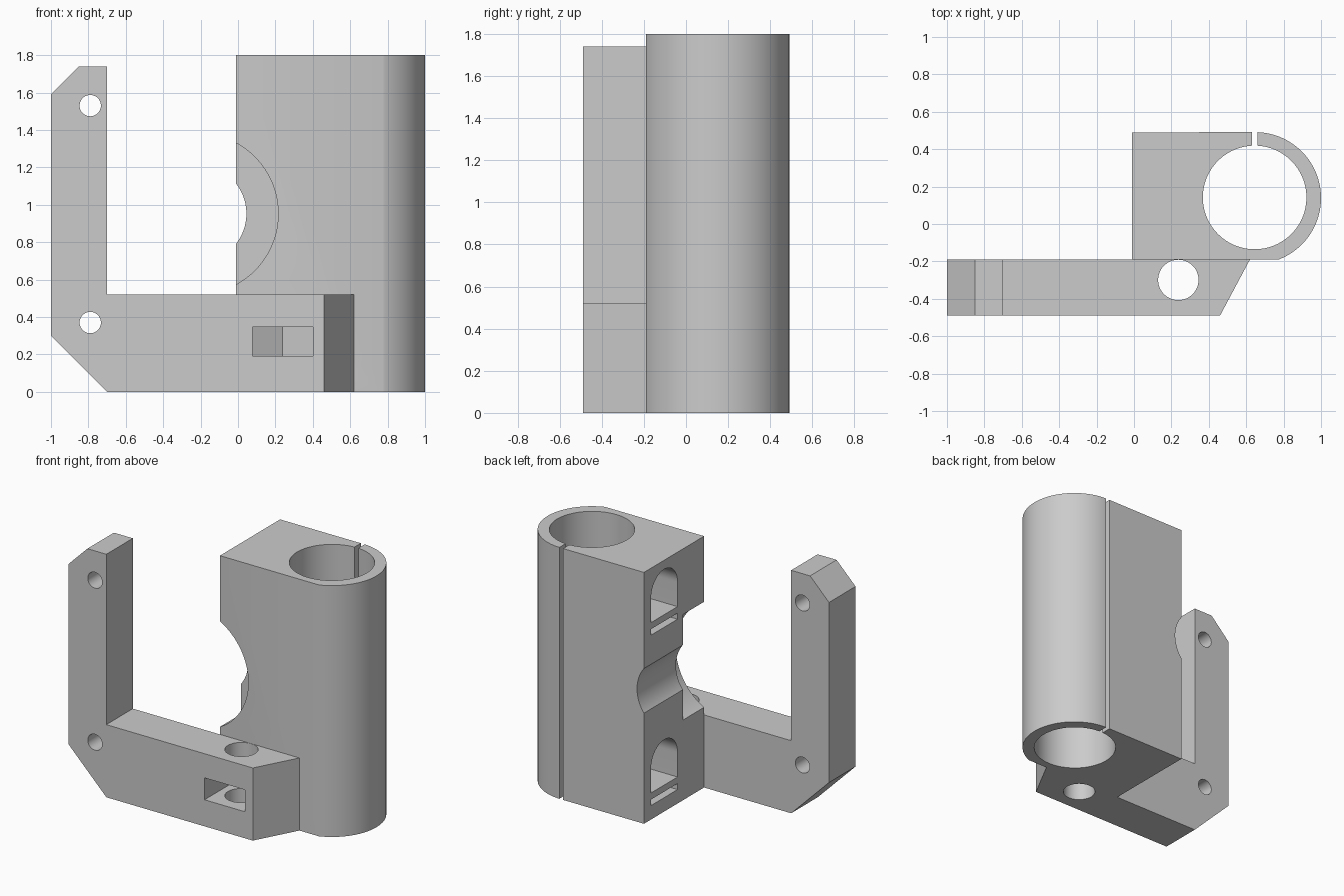
import bpy, bmesh
from math import sin, cos, asin, pi, radians

cube = bpy.data.objects.get("Cube")
if cube:
    bpy.data.objects.remove(cube)

grey = bpy.data.materials.new("plain grey")
grey.use_nodes = True
grey.diffuse_color = (0.6, 0.6, 0.6, 1)
grey.node_tree.nodes["Principled BSDF"].inputs["Base Color"].default_value = (0.6, 0.6, 0.6, 1)


def arc(cx, cy, r, a=0.0, b=2 * pi, n=64):
    """Points along an arc; a full turn leaves out the repeated last point."""
    count = n if b - a > 6.28 else n + 1
    return [(cx + r * cos(a + (b - a) * i / n), cy + r * sin(a + (b - a) * i / n))
            for i in range(count)]


def rect(u0, u1, v0, v1):
    return [(u0, v0), (u1, v0), (u1, v1), (u0, v1)]


def prism(name, profile, axis, start, end):
    """Extrude a profile along one axis."""
    place = {"x": lambda u, v, w: (w, u, v),
             "y": lambda u, v, w: (u, w, v),
             "z": lambda u, v, w: (u, v, w)}[axis]
    bm = bmesh.new()
    ends = [[bm.verts.new(place(u, v, w)) for u, v in profile] for w in (start, end)]
    n = len(profile)
    for ring in ends:
        bm.faces.new(ring)
    for i in range(n):
        j = (i + 1) % n
        bm.faces.new((ends[0][i], ends[0][j], ends[1][j], ends[1][i]))
    bmesh.ops.recalc_face_normals(bm, faces=bm.faces)
    mesh = bpy.data.meshes.new(name)
    bm.to_mesh(mesh)
    bm.free()
    mesh.materials.append(grey)
    obj = bpy.data.objects.new(name, mesh)
    bpy.context.collection.objects.link(obj)
    return obj


def cut(target, *prism_args):
    """Subtract a prism from the target and discard the cutter."""
    cutter = prism("cutter", *prism_args)
    cutter.hide_render = True
    mod = target.modifiers.new("cut", "BOOLEAN")
    mod.operation, mod.solver, mod.object = "DIFFERENCE", "EXACT", cutter
    bpy.context.view_layer.update()
    result = target.evaluated_get(bpy.context.evaluated_depsgraph_get())
    mesh = bpy.data.meshes.new_from_object(result)
    target.modifiers.clear()
    target.data = mesh
    bpy.data.objects.remove(cutter)


# Clamp block: square on one side, rounded around the bore on the other
cx, cy, outer = 0.648, 0.139, 0.352
front, back, left = -0.19, 0.49, -0.01
low = asin((front - cy) / outer)
block = prism("clamp_block",
              [(left, front)] + arc(cx, cy, outer, low, pi / 2, 72) + [(left, back)],
              "z", 0, 1.8)
cut(block, arc(0.645, 0.142, 0.277, n=96), "z", -0.1, 1.9)
cut(block, rect(0.63, 0.66, 0.3, 0.6), "z", -0.1, 1.9)

# Stepped round recess across the side of the block
cut(block, arc(-0.215, 0.952, 0.26, n=96), "y", -0.3, 0.6)
cut(block, arc(-0.215, 0.952, 0.43, n=96), "y", -0.3, 0.05)

# Arched pockets and slits in the side face
for z in (0.19, 1.41):
    arch = [(0.11, z), (0.41, z)] + arc(0.26, z + 0.175, 0.15, 0, pi, 32)
    cut(block, arch, "x", -0.1, 0.24)
    cut(block, rect(0.11, 0.41, z - 0.09, z - 0.047), "x", -0.1, 0.24)

# L-shaped mounting arm with a slanted end
arm = prism("mounting_arm",
            [(-0.7, 0), (0.62, 0), (0.62, 0.52), (-0.7, 0.52), (-0.7, 1.74),
             (-0.85, 1.74), (-1, 1.59), (-1, 0.3)], "y", -0.49, front)
for v in arm.data.vertices:
    if v.co.x > 0.6 and v.co.y < -0.4:
        v.co.x = 0.46
for z in (0.37, 1.53):
    cut(arm, arc(-0.79, z, 0.057, n=40), "y", -0.6, 0)
cut(arm, arc(0.237, -0.299, 0.108), "z", -0.1, 0.6)

# Nut pocket with a pointed back, running through the arm into the block
pocket = [(0.078, -0.6), (0.4, -0.6), (0.4, -0.205), (0.239, -0.112), (0.078, -0.205)]
for part in (arm, block):
    cut(part, pocket, "z", 0.19, 0.347)

# Smooth curved walls, sharp corners
for part in (block, arm):
    bpy.ops.object.select_all(action="DESELECT")
    part.select_set(True)
    bpy.context.view_layer.objects.active = part
    bpy.ops.object.shade_smooth_by_angle(angle=radians(25))
